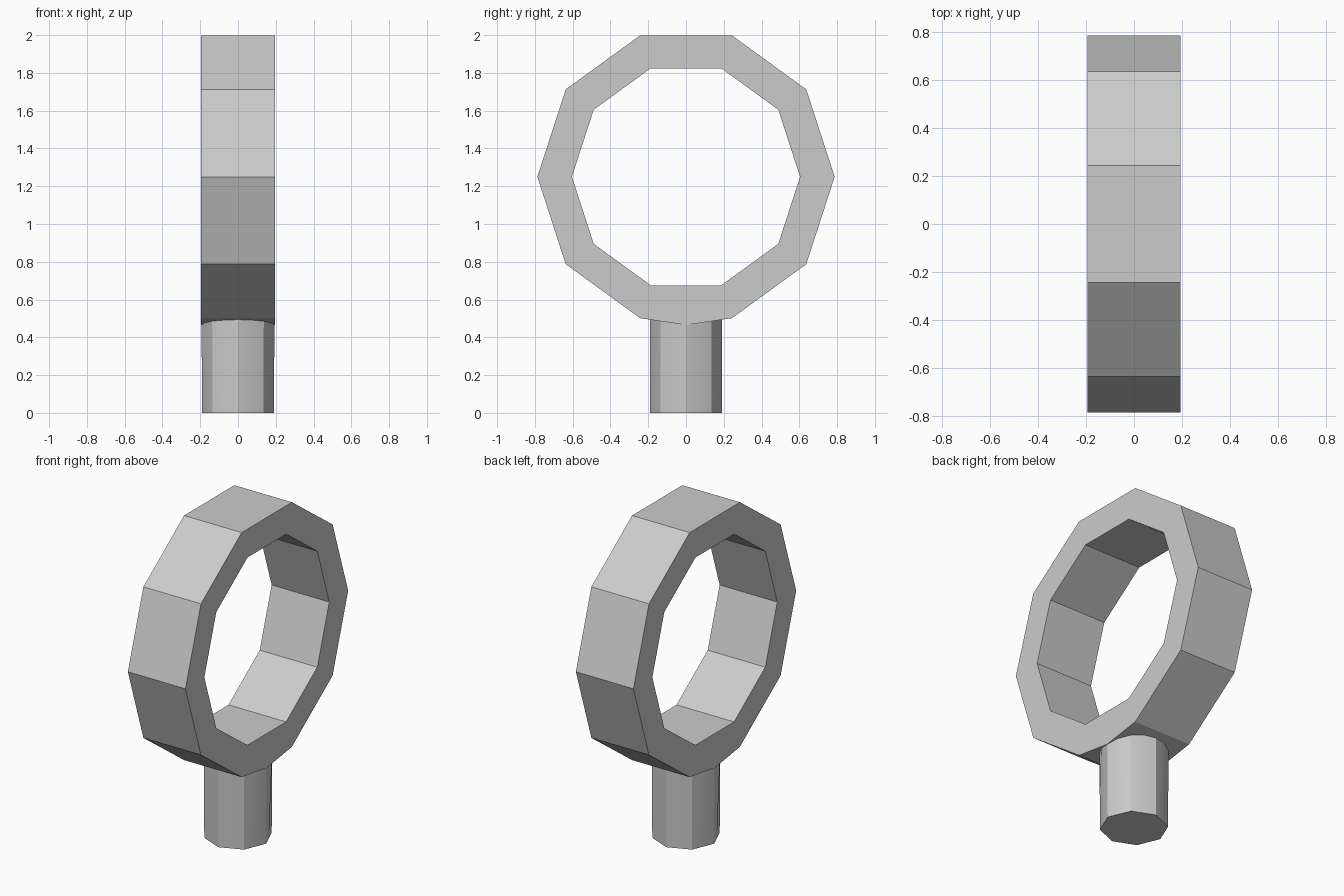
import bpy
import bmesh
from math import cos, sin, pi, radians

cube = bpy.data.objects.get("Cube")
if cube:
    bpy.data.objects.remove(cube, do_unlink=True)

grey = bpy.data.materials.new("light_grey")
grey.use_nodes = True
grey.diffuse_color = (0.6, 0.6, 0.6, 1)
grey.node_tree.nodes["Principled BSDF"].inputs["Base Color"].default_value = (0.6, 0.6, 0.6, 1)

HALF_WIDTH = 0.195
CENTRE_Z = 1.25
OUTER, INNER = 0.787, 0.604
STEM_R = 0.19
SAG_Z = 0.465      # lowest line of the ring, where it meets the stem
EDGE_Z = CENTRE_Z - OUTER * cos(pi / 10)
EDGE_Y = OUTER * sin(pi / 10)


def finish(bm, name):
    bmesh.ops.recalc_face_normals(bm, faces=bm.faces)
    mesh = bpy.data.meshes.new(name)
    bm.to_mesh(mesh)
    bm.free()
    mesh.materials.append(grey)
    obj = bpy.data.objects.new(name, mesh)
    bpy.context.collection.objects.link(obj)
    return obj


def decagon(radius):
    """Ten corners plus one point in the middle of the bottom side."""
    pts = [(radius * cos(i * pi / 5), CENTRE_Z + radius * sin(i * pi / 5)) for i in range(10)]
    pts.insert(8, (0, CENTRE_Z - radius * cos(pi / 10)))
    return pts


# Ten-sided ring whose bottom side sags slightly to meet the stem
outer, inner = decagon(OUTER), decagon(INNER)
outer[8] = (0, SAG_Z)
bm = bmesh.new()
loops = [[bm.verts.new((x, y, z)) for y, z in pts]
         for x, pts in ((-HALF_WIDTH, outer), (HALF_WIDTH, outer),
                        (HALF_WIDTH, inner), (-HALF_WIDTH, inner))]
for a, b in zip(loops, loops[1:] + loops[:1]):
    for i in range(len(a)):
        j = (i + 1) % len(a)
        bm.faces.new((a[i], a[j], b[j], b[i]))
finish(bm, "ring")

# Stem: octagonal foot turning rounder where it follows the ring's underside
bm = bmesh.new()
foot, top = [], []
for i in range(16):
    a = i * pi / 8
    r = STEM_R * (cos(pi / 8) if i % 2 else 1)
    foot.append(bm.verts.new((r * cos(a), r * sin(a), 0)))
    x, y = (STEM_R + 0.003) * cos(a), STEM_R * sin(a)
    z = SAG_Z + (EDGE_Z - SAG_Z) * abs(y) / EDGE_Y
    top.append(bm.verts.new((x, y, z)))
bm.faces.new(foot)
for i in range(16):
    j = (i + 1) % 16
    bm.faces.new((foot[i], foot[j], top[j], top[i]))
stem = finish(bm, "stem")
bpy.ops.object.select_all(action='DESELECT')
stem.select_set(True)
bpy.context.view_layer.objects.active = stem
bpy.ops.object.shade_smooth_by_angle(angle=radians(20))
